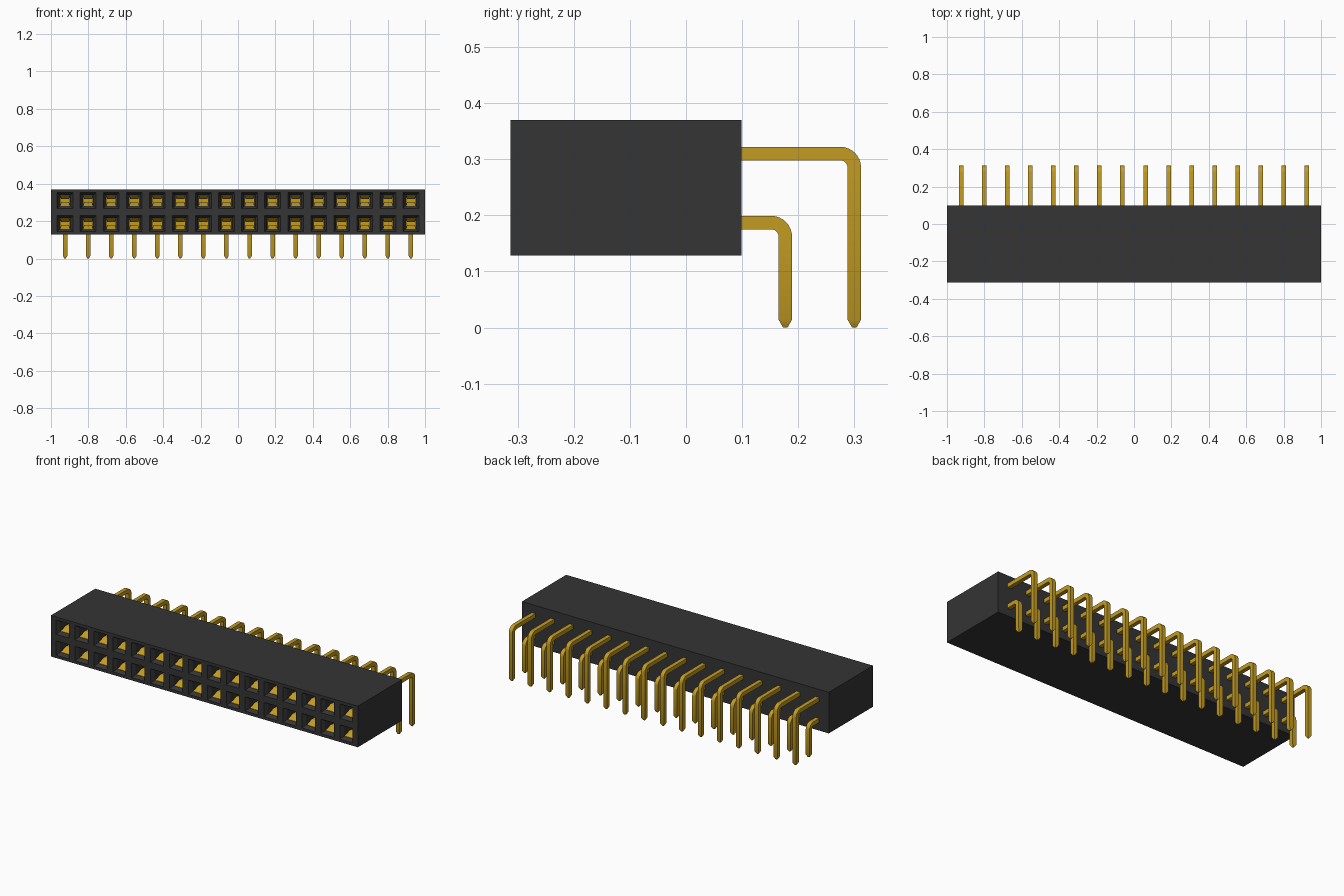
import bpy, bmesh, math

cube = bpy.data.objects.get("Cube")
if cube:
    bpy.data.objects.remove(cube, do_unlink=True)

COLUMNS = 16
PITCH = 0.1233
X0 = -PITCH * (COLUMNS - 1) / 2
ROWS = {"lower": (0.187, 0.177), "upper": (0.310, 0.300)}   # row height, leg y
FRONT, BACK, BOTTOM, TOP = -0.313, 0.099, 0.128, 0.370
MIDDLE = (BOTTOM + TOP) / 2
HALF = 0.012                                                # half pin thickness


def material(name, color):
    m = bpy.data.materials.new(name)
    m.diffuse_color = (*color, 1)
    m.use_nodes = True
    bsdf = m.node_tree.nodes["Principled BSDF"]
    bsdf.inputs["Base Color"].default_value = (*color, 1)
    bsdf.inputs["Roughness"].default_value = 0.6
    return m


BLACK = material("black plastic", (0.035, 0.035, 0.035))
GOLD = material("gold metal", (0.55, 0.335, 0.016))


def finish(name, bm, mat):
    bmesh.ops.remove_doubles(bm, verts=bm.verts, dist=1e-5)
    bmesh.ops.recalc_face_normals(bm, faces=bm.faces)
    mesh = bpy.data.meshes.new(name)
    bm.to_mesh(mesh)
    bm.free()
    mesh.materials.append(mat)
    obj = bpy.data.objects.new(name, mesh)
    bpy.context.collection.objects.link(obj)
    return obj


def repeat(obj):
    arr = obj.modifiers.new("columns", 'ARRAY')
    arr.count = COLUMNS
    arr.use_relative_offset = False
    arr.use_constant_offset = True
    arr.constant_offset_displace = (PITCH, 0, 0)


def loft(bm, rings, caps=(True, True)):
    """Join rings of four points with quads."""
    loops = [[bm.verts.new(p) for p in ring] for ring in rings]
    for a, b in zip(loops, loops[1:]):
        for i in range(4):
            j = (i + 1) % 4
            bm.faces.new((a[i], a[j], b[j], b[i]))
    if caps[0]:
        bm.faces.new(loops[0])
    if caps[1]:
        bm.faces.new(loops[-1])


def rect(x1, x2, z1, z2, y):
    return [(x1, y, z1), (x2, y, z1), (x2, y, z2), (x1, y, z2)]


# Housing: every front cell is a frame, a bevelled mouth and a deep socket
bm = bmesh.new()
xs = [-1] + [X0 + PITCH * (i + 0.5) for i in range(COLUMNS - 1)] + [1]
for c in range(COLUMNS):
    x = X0 + c * PITCH
    for row, (z, _) in ROWS.items():
        z1, z2 = (BOTTOM, MIDDLE) if row == "lower" else (MIDDLE, TOP)
        rings = [rect(xs[c], xs[c + 1], z1, z2, FRONT)]
        for h, depth in ((0.042, 0), (0.030, 0.02), (0.030, 0.30)):
            rings.append(rect(x - h, x + h, z - h, z + h, FRONT + depth))
        loft(bm, rings, (False, True))
# Plain outer walls and back, split to meet the front cells
ys = (FRONT, BACK)
for a, b in zip(xs, xs[1:]):
    for z in (BOTTOM, TOP):
        bm.faces.new([bm.verts.new((x, y, z)) for x, y in
                      ((a, FRONT), (b, FRONT), (b, BACK), (a, BACK))])
    for z1, z2 in ((BOTTOM, MIDDLE), (MIDDLE, TOP)):
        bm.faces.new([bm.verts.new(p) for p in rect(a, b, z1, z2, BACK)])
for x in (-1, 1):
    for z1, z2 in ((BOTTOM, MIDDLE), (MIDDLE, TOP)):
        bm.faces.new([bm.verts.new((x, y, z)) for y, z in
                      ((FRONT, z1), (BACK, z1), (BACK, z2), (FRONT, z2))])
finish("housing", bm, BLACK)

# Leaf profile: depth behind the front, distance from socket axis, half width
LEAF = ((0.022, 0.028, 0.026), (0.060, 0.007, 0.021),
        (0.100, 0.010, 0.021), (0.200, 0.022, 0.026))

for row, (z, leg_y) in ROWS.items():
    # Spring contact: two facing leaves and a base plate
    bm = bmesh.new()
    for s in (-1, 1):
        loft(bm, [rect(X0 - w, X0 + w, z + s * d, z + s * (d + 0.002), FRONT + y)
                  for y, d, w in LEAF])
    loft(bm, [rect(X0 - 0.027, X0 + 0.027, z - 0.027, z + 0.027, FRONT + y)
              for y in (0.200, 0.210)])
    repeat(finish(row + "_contacts", bm, GOLD))

    # Right-angle pin: square section swept round the bend, with a pointed tip
    radius = 0.025
    cy, cz = leg_y - radius, z - radius
    path = [(BACK - 0.01, z, 90, HALF)]
    for i in range(9):
        a = 90 - i * 90 / 8
        path.append((cy + radius * math.cos(math.radians(a)),
                     cz + radius * math.sin(math.radians(a)), a, HALF))
    path += [(leg_y, 0.014, 0, HALF), (leg_y, 0, 0, 0.004)]
    rings = []
    for y, pz, a, h in path:
        ny, nz = math.cos(math.radians(a)) * h, math.sin(math.radians(a)) * h
        rings.append([(X0 - h, y - ny, pz - nz), (X0 + h, y - ny, pz - nz),
                      (X0 + h, y + ny, pz + nz), (X0 - h, y + ny, pz + nz)])
    bm = bmesh.new()
    loft(bm, rings)
    pin = finish(row + "_pins", bm, GOLD)
    bpy.context.view_layer.objects.active = pin
    pin.select_set(True)
    bpy.ops.object.shade_smooth_by_angle(angle=math.radians(30))
    pin.select_set(False)
    repeat(pin)
